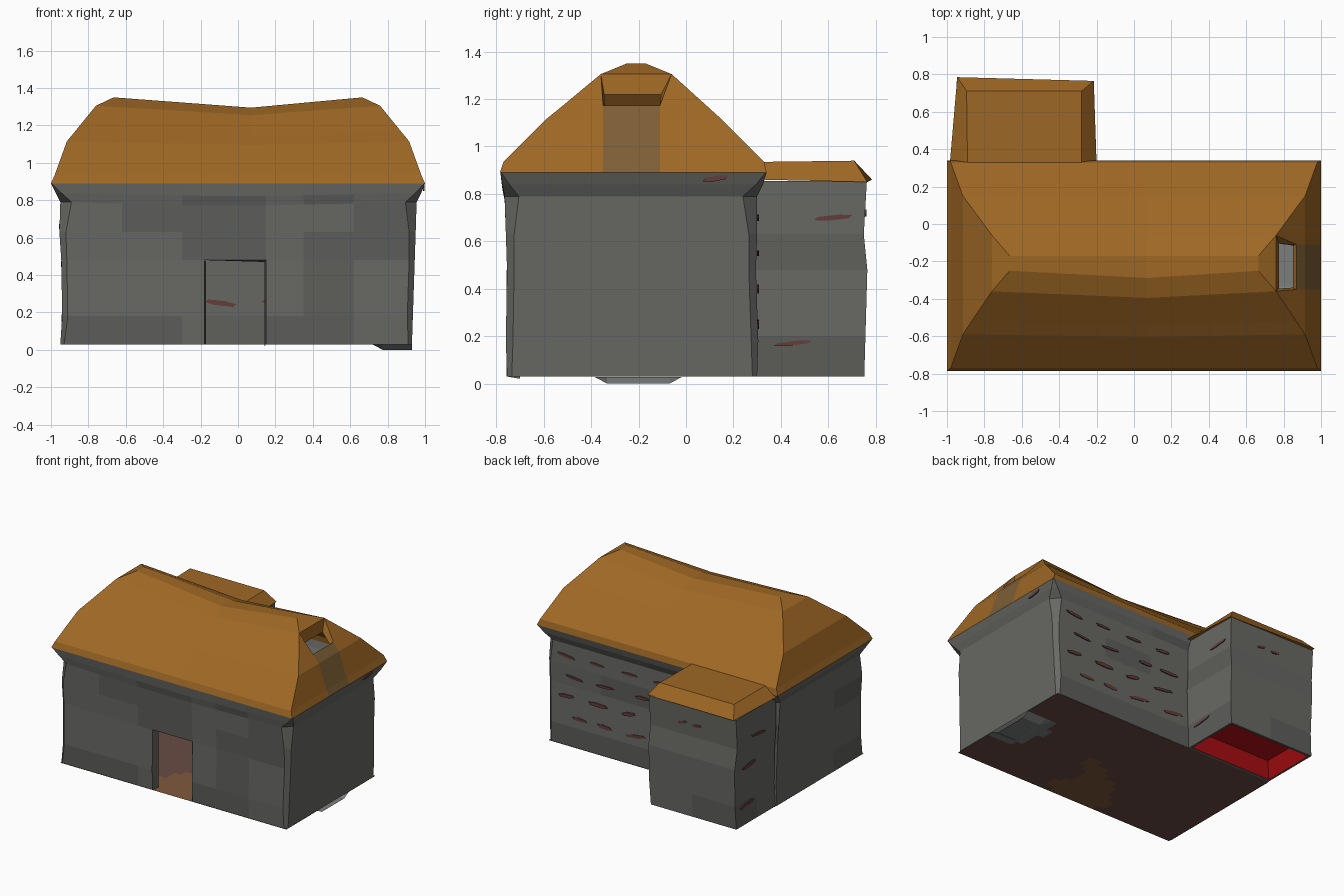
import bpy, bmesh, math, random
from mathutils import Vector

if "Cube" in bpy.data.objects:
    bpy.data.objects.remove(bpy.data.objects["Cube"])

random.seed(4)


def mat(name, r, g, b):
    m = bpy.data.materials.new(name)
    m.diffuse_color = (r, g, b, 1)
    m.use_nodes = True
    m.node_tree.nodes["Principled BSDF"].inputs["Base Color"].default_value = m.diffuse_color
    return m


STONE = mat("grey_stone", .138, .138, .128)
DARK = mat("dark_stone", .112, .112, .104)
BRICK = mat("red_brick", .125, .048, .042)
THATCH = mat("thatch", .345, .138, .018)
SOOT = mat("sooty_thatch", .21, .115, .036)
EARTH = mat("earth_floor", .138, .071, .055)
CLAY = mat("clay_floor", .22, .098, .045)
ASH = mat("ash_hearth", .2, .21, .21)
RED = mat("red_recess", .46, .005, .007)


def finish(name, bm, mats):
    bmesh.ops.remove_doubles(bm, verts=bm.verts, dist=.0005)
    bmesh.ops.recalc_face_normals(bm, faces=bm.faces)
    me = bpy.data.meshes.new(name)
    bm.to_mesh(me)
    bm.free()
    for m in mats:
        me.materials.append(m)
    ob = bpy.data.objects.new(name, me)
    bpy.context.collection.objects.link(ob)
    return ob


def loft(bm, rings, pick, closed=True):
    """Skin stacked rings; pick(level, column, centre) gives a material, or None for a hole."""
    vs = [[bm.verts.new(p) for p in r] for r in rings]
    n = len(rings[0])
    for i in range(len(vs) - 1):
        for j in range(n if closed else n - 1):
            q = [vs[i][j], vs[i][(j + 1) % n], vs[i + 1][(j + 1) % n], vs[i + 1][j]]
            c = sum((v.co for v in q), Vector()) / 4
            m = pick(i, j, c)
            if m is not None:
                bm.faces.new(q).material_index = m
    return vs


def quad(bm, pts, m=0):
    f = bm.faces.new([bm.verts.new(p) for p in pts])
    f.material_index = m


# main walls: bowed stone courses with an open doorway and flared eaves
def wall_ring(z, xl, xr, yf, yb, c):
    r = [(xl + c, yf, z)]
    for x in (-.62, -.3, -.18, .15, .35, .62):
        sag = .02 * (1 - abs(x)) if .7 < z < .85 else 0
        r.append((x, yf, z - sag))
    r += [(xr - c, yf, z), (xr, yf + c, z), (xr, -.4, z), (xr, 0, z), (xr, yb - c, z), (xr - c, yb, z)]
    r += [(x, yb, z) for x in (.5, .1, -.22, -.6)]
    r += [(xl + c, yb, z), (xl, yb - c, z), (xl, 0, z), (xl, -.4, z), (xl, yf + c, z)]
    return r


def wall_pick(i, j, c):
    if i < 2 and c.y < -.7 and -.18 < c.x < .15:
        return None
    return int(random.random() < .35 and c.x < .9 and i < 5)


bm = bmesh.new()
loft(bm, [wall_ring(*p) for p in (
    (.03, -.95, .93, -.755, .30, .02), (.18, -.94, .935, -.76, .305, .03),
    (.48, -.945, .945, -.755, .295, .03), (.63, -.955, .95, -.76, .30, .035),
    (.79, -.95, .955, -.765, .30, .06), (.84, -.975, .98, -.775, .325, .03),
    (.89, -1, 1, -.783, .34, .004))], wall_pick)
frame = [(-.18, .03), (-.18, .48), (.15, .48), (.15, .03)]
for (x0, z0), (x1, z1) in zip(frame, frame[1:]):
    quad(bm, [(x0, -.757, z0), (x1, -.757, z1), (x1 * .95, -.70, z1 - .01), (x0 * .95, -.70, z0)])
finish("main_walls", bm, [STONE, DARK])


# main roof: hipped, rounded at the ridge, sagging in the middle, with a smoke hole
def roof_ring(z, x, yf, yb, s1, s2, sag):
    return [(-x, yf, z), (.07, yf - sag * .7, z - sag), (x, yf, z), (x, s1, z),
            (x, s2, z), (x, yb, z), (.07, yb, z - sag), (-x, yb, z)]


def roof_pick(i, j, c):
    if j == 3 and i == 3:
        return None
    return int(j == 3 and i < 3)


bm = bmesh.new()
rings = [roof_ring(*p) for p in (
    (.89, 1, -.785, .34, -.35, -.11, 0), (.935, .98, -.77, .33, -.35, -.11, 0),
    (1.115, .915, -.59, .15, -.35, -.11, .02), (1.172, .868, -.52, .087, -.35, -.11, .03),
    (1.305, .76, -.36, -.06, -.359, -.061, .05), (1.35, .665, -.25, -.17, -.249, -.171, .055))]
vs = loft(bm, rings, roof_pick)
top = vs[-1]
bm.faces.new([top[0], top[1], top[6], top[7]])
bm.faces.new([top[1]] + top[2:7])
outer = [rings[3][3], rings[3][4], rings[4][4], rings[4][3]]
inner = [(.85, -.34, 1.14), (.85, -.115, 1.14), (.775, -.105, 1.22), (.775, -.345, 1.22)]
loft(bm, [outer, inner], lambda i, j, c: 0)
finish("main_roof", bm, [THATCH, SOOT])

# floor: sheet with a clay patch at the door and a sunken ash hearth
bm = bmesh.new()
nx, ny = 36, 20
rows = []
for b in range(ny + 1):
    row = []
    for a in range(nx + 1):
        x, y = -.945 + 1.875 * a / nx, -.755 + 1.055 * b / ny
        row.append((x, y, .0 if x > .73 and -.38 < y < -.02 else .028))
    rows.append(row)


def floor_pick(i, j, c):
    if c.x > .68 + .04 * math.sin(9 * c.y) and -.42 < c.y < 0:
        return 2
    if abs(c.x + .05) < .2 + .05 * math.sin(17 * c.y) and c.y < -.32 + .1 * math.sin(8 * c.x):
        return 1
    return 0


loft(bm, rows, floor_pick, closed=False)
finish("floor", bm, [EARTH, CLAY, ASH])


# annex walls: leaning courses with a red recess underneath
def annex_ring(z, xl, xr, yb):
    return [(xl, .29, z), (xr, .29, z), (xr, .5, z), (xr, yb, z),
            (-.58, yb, z), (xl, yb, z), (xl, .5, z)]


bm = bmesh.new()
loft(bm, [annex_ring(*p) for p in (
    (.03, -.945, -.235, .752), (.2, -.935, -.225, .757), (.48, -.94, -.225, .765),
    (.63, -.95, -.23, .75), (.855, -.95, -.225, .763))],
    lambda i, j, c: int(random.random() < .3))


def rect(x0, x1, y0, y1, z):
    return [(x0, y0, z), (x1, y0, z), (x1, y1, z), (x0, y1, z)]


rim, lip = rect(-.945, -.235, .29, .752, .03), rect(-.93, -.25, .32, .735, .03)
deep = rect(-.87, -.31, .38, .68, .13)
loft(bm, [rim, lip], lambda i, j, c: 0)
loft(bm, [lip, deep], lambda i, j, c: 2)
quad(bm, deep, 2)
finish("annex_walls", bm, [STONE, DARK, RED])

# annex roof: low slab with sloping edges, running into the main roof
bm = bmesh.new()
eave = [(-.985, .32, .875), (-.20, .32, .86), (-.215, .765, .85), (-.945, .785, .86)]
crown = [(-.89, .32, .935), (-.28, .32, .935), (-.28, .71, .94), (-.895, .71, .94)]
loft(bm, [eave, crown], lambda i, j, c: 0)
quad(bm, crown)
quad(bm, eave)
finish("annex_roof", bm, [THATCH])

# exposed bricks: thin plates in rough rows on the rear walls
bm = bmesh.new()


def brick(u, z, at, length, along_x):
    half, h, t = length / 2, random.uniform(.008, .014), .004
    tilt = random.uniform(-.012, .012)
    box = []
    for d in (-t, t):
        ring = []
        for a, k in ((-1, -.3), (-.4, -1), (.8, -.9), (1, .3), (.3, 1), (-.8, .8)):
            p, q = u + a * half, z + k * h + a * tilt
            ring.append((p, at + d, q) if along_x else (at + d, p, q))
        box.append(ring)
    v = loft(bm, box, lambda i, j, c: 0)
    bm.faces.new(v[0])
    bm.faces.new(v[1])


for k, z in enumerate((.25, .40, .55, .70)):
    for n in range(4):
        brick(-.08 + .26 * n + .06 * (k % 2) + random.uniform(-.03, .03), z, .303,
              random.uniform(.11, .17), True)
for y, z, at in ((.62, .17, -.939), (.6, .46, -.943), (.5, .66, -.953), (.62, .7, -.227), (.45, .17, -.225)):
    brick(y, z, at, .16, False)
for x in (-.5, -.62):
    brick(x, .72, .757, .07, True)
brick(.125, .865, .992, .11, False)
finish("exposed_bricks", bm, [BRICK])
